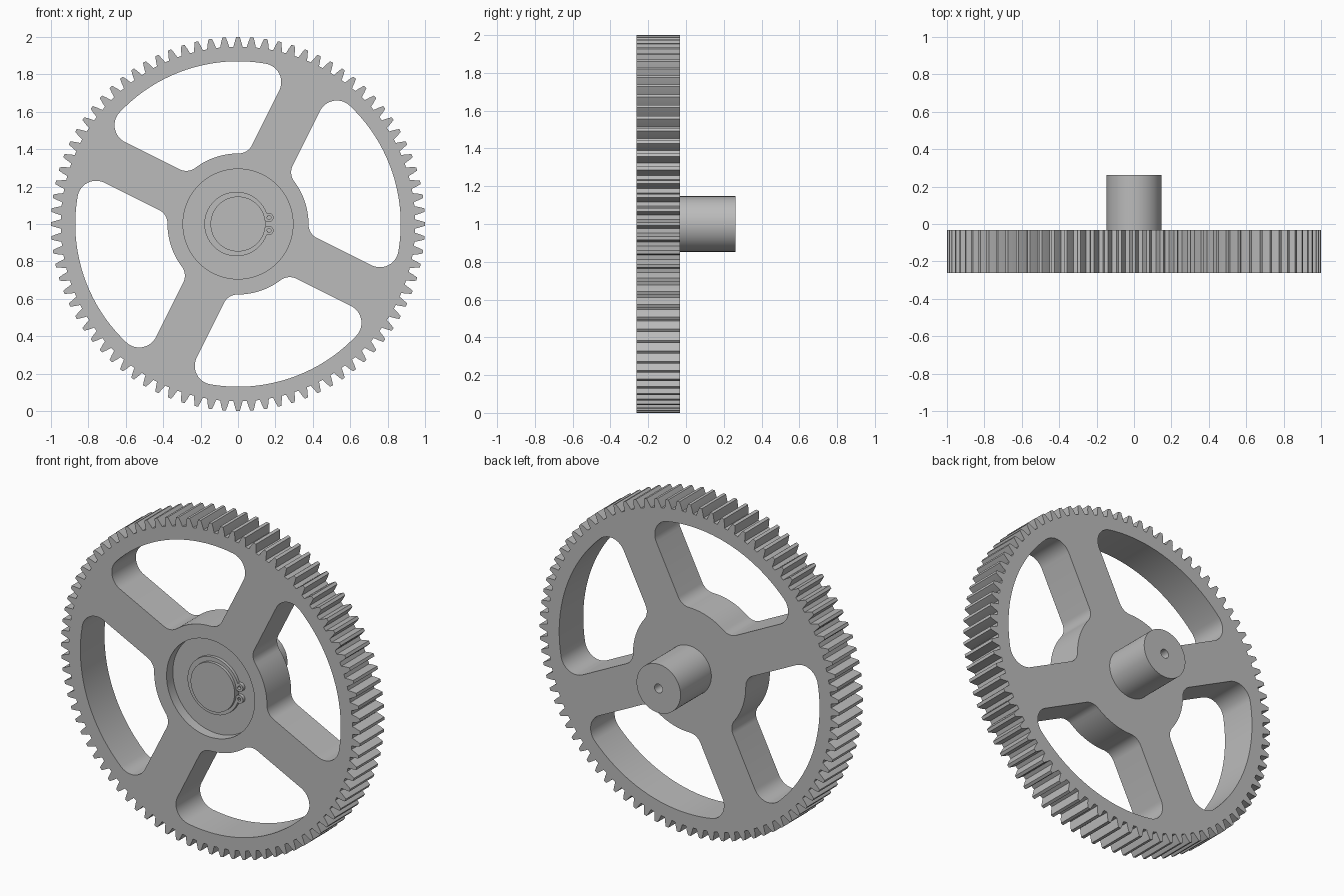
import bpy, bmesh
from math import sin, cos, asin, atan2, pi, radians, tau

cube = bpy.data.objects.get("Cube")
if cube:
    bpy.data.objects.remove(cube)

steel = bpy.data.materials.new("grey_steel")
steel.use_nodes = True
GREY = (0.5, 0.5, 0.5, 1)
steel.diffuse_color = GREY
steel.node_tree.nodes["Principled BSDF"].inputs["Base Color"].default_value = GREY

FRONT, GEAR_BACK, SHAFT_BACK = -0.262, -0.032, 0.262
TEETH = 84


def arc(r, start, end, n, centre=0j):
    """Points in the wheel plane as complex numbers, ends included."""
    steps = [start + (end - start) * i / n for i in range(n + 1)]
    return [centre + r * complex(cos(a), sin(a)) for a in steps]


def circle(r, n=64, centre=0j):
    return arc(r, 0, tau, n, centre)[:-1]


def finish(name, bm):
    bmesh.ops.recalc_face_normals(bm, faces=bm.faces[:])
    mesh = bpy.data.meshes.new(name)
    bm.to_mesh(mesh)
    bm.free()
    mesh.materials.append(steel)
    obj = bpy.data.objects.new(name, mesh)
    bpy.context.collection.objects.link(obj)
    bpy.ops.object.select_all(action='DESELECT')
    obj.select_set(True)
    bpy.context.view_layer.objects.active = obj
    bpy.ops.object.shade_smooth_by_angle(angle=radians(28))
    return obj


def add_loop(bm, points, y):
    verts = [bm.verts.new((p.real, y, p.imag + 1)) for p in points]
    edges = [bm.edges.new((verts[i - 1], verts[i])) for i in range(len(verts))]
    return verts, edges


def wall(bm, a, b):
    for i in range(len(a)):
        bm.faces.new((a[i - 1], a[i], b[i], b[i - 1]))


def fill(bm, edges, facing):
    bmesh.ops.triangle_fill(bm, edges=edges, use_beauty=True, normal=(0, facing, 0))


def slab(name, loops, y0, y1, recess=None, floor=0):
    """Flat part from an outline plus holes, with an optional front recess."""
    bm = bmesh.new()
    front = [add_loop(bm, p, y0) for p in loops]
    back = [add_loop(bm, p, y1) for p in loops]
    front_edges = [e for _, es in front for e in es]
    back_edges = [e for _, es in back for e in es]
    if recess:
        rim, rim_edges = add_loop(bm, recess, y0)
        base, _ = add_loop(bm, recess, floor)
        front_edges += rim_edges
    fill(bm, front_edges, -1)
    fill(bm, back_edges, 1)
    for (a, _), (b, _) in zip(front, back):
        wall(bm, a, b)
    if recess:
        wall(bm, rim, base)
        bm.faces.new(base)
    return finish(name, bm)


def lathe(name, profile, n=64):
    """Closed solid turned about the wheel axis from (radius, y) points."""
    bm = bmesh.new()
    rings = [add_loop(bm, circle(r, n), y)[0] for r, y in profile]
    for a, b in zip(rings, rings[1:]):
        wall(bm, a, b)
    bm.faces.new(rings[0])
    bm.faces.new(rings[-1])
    return finish(name, bm)


# Toothed outline
tooth = [(-0.34, 0.948), (-0.25, 0.972), (-0.12, 1),
         (0.12, 1), (0.25, 0.972), (0.34, 0.948)]
outline = [r * complex(cos(a), sin(a)) for k in range(TEETH)
           for f, r in tooth for a in [(k + f) * tau / TEETH]]

# Window between two spokes: half is drawn, then mirrored on the diagonal
HALF_SPOKE, HUB, RIM, IN_FILLET, OUT_FILLET = 0.122, 0.377, 0.87, 0.08, 0.1
a_in = asin((HALF_SPOKE + IN_FILLET) / (HUB + IN_FILLET))
a_out = asin((HALF_SPOKE + OUT_FILLET) / (RIM - OUT_FILLET))
c_in = (HUB + IN_FILLET) * complex(cos(a_in), sin(a_in))
c_out = (RIM - OUT_FILLET) * complex(cos(a_out), sin(a_out))
half = arc(HUB, pi / 4, a_in, 6)
half += arc(IN_FILLET, a_in + pi, 1.5 * pi, 10, c_in)[1:]
half += arc(OUT_FILLET, -pi / 2, a_out, 14, c_out)
half += arc(RIM, a_out, pi / 4, 10)[1:]
window = half + [complex(p.imag, p.real) for p in half[-2:0:-1]]
turns = [atan2(2, 1) + k * pi / 2 for k in range(4)]
windows = [[p * complex(cos(t), sin(t)) for p in window] for t in turns]

# Gear wheel with spokes and a round front recess
FLOOR = FRONT + 0.06
slab("gear_wheel", [outline] + windows, FRONT, GEAR_BACK, circle(0.294, 96), FLOOR)

# Shaft with a small centre hole at its back end
lathe("shaft", [(0.147, FRONT + 0.02), (0.147, SHAFT_BACK),
                (0.027, SHAFT_BACK), (0.027, SHAFT_BACK - 0.12)])

# Retaining ring: open, thicker on the side away from the gap
gap = radians(13)
ring = arc(0.172, gap, tau - gap, 60, -0.008 + 0j) + arc(0.1465, tau - gap, gap, 60)
slab("retaining_ring", [ring], FLOOR - 0.022, FLOOR - 0.003)

# Ring ears with plier holes
for side, label in ((1, "upper"), (-1, "lower")):
    spot = complex(0.165, side * 0.035)
    slab(label + "_ring_ear", [circle(0.025, 24, spot), circle(0.011, 16, spot)],
         FLOOR - 0.023, FLOOR - 0.002)
